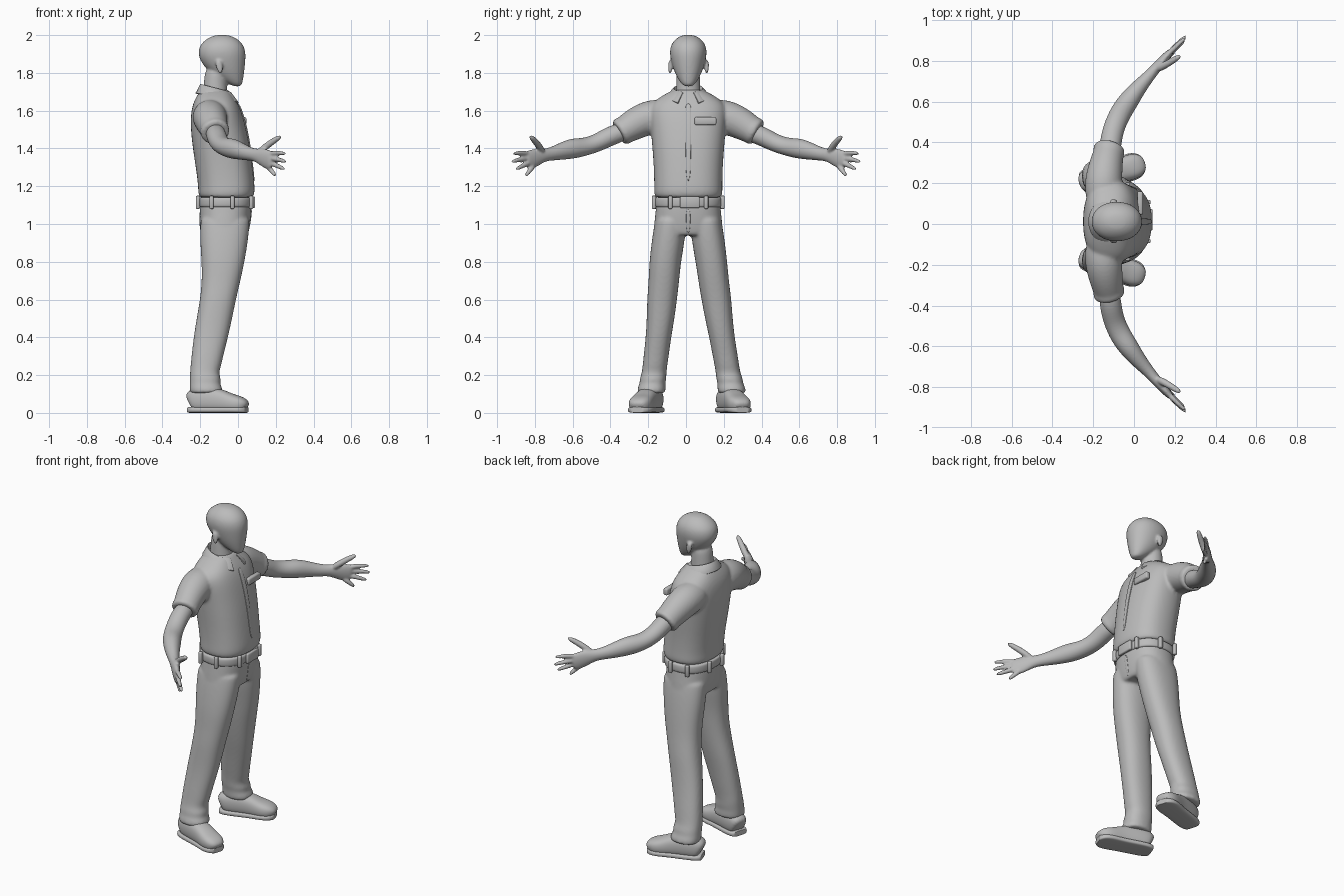
import bpy, bmesh
from math import sin, cos, pi, copysign
from mathutils import Vector

old = bpy.data.objects.get("Cube")
if old:
    bpy.data.objects.remove(old)

grey = bpy.data.materials.new("plain_grey")
grey.use_nodes = True
tone = (0.5, 0.5, 0.5, 1)
grey.diffuse_color = tone
grey.node_tree.nodes["Principled BSDF"].inputs["Base Color"].default_value = tone

MID = 0.012  # body centre line in y


def section(centre, u, v, ru, rv, power=2.0, sides=20):
    """One closed superellipse ring spanned by u and v."""
    ring = []
    for i in range(sides):
        a = 2 * pi * i / sides
        c, s = cos(a), sin(a)
        c = copysign(abs(c) ** (2 / power), c)
        s = copysign(abs(s) ** (2 / power), s)
        ring.append(Vector(centre) + Vector(u) * ru * c + Vector(v) * rv * s)
    return ring


def stack(rows, power=2.4):
    """Horizontal rings; rows of z, x min, x max, y min, y max."""
    return [section(((x0 + x1) / 2, (y0 + y1) / 2, z), (1, 0, 0), (0, 1, 0),
                    (x1 - x0) / 2, (y1 - y0) / 2, power) for z, x0, x1, y0, y1 in rows]


def tube(rows, power=2.0, sides=16):
    """Rings across a path; rows of x, y, z, half width, half height."""
    pts = [Vector(r[:3]) for r in rows]
    rings = []
    for i, r in enumerate(rows):
        t = (pts[min(i + 1, len(pts) - 1)] - pts[max(i - 1, 0)]).normalized()
        u = t.cross(Vector((0, 0, 1))).normalized()
        rings.append(section(pts[i], u, u.cross(t), r[3], r[4], power, sides))
    return rings


def tight(rings):
    """Repeat the end rings slightly smaller so the ends stay crisp."""
    def inner(ring):
        c = sum(ring, Vector()) / len(ring)
        return [p.lerp(c, 0.1) for p in ring]
    return [inner(rings[0])] + rings + [inner(rings[-1])]


def part(name, lofts, voxel=0, smooth=6):
    """Skin all lofts into one object; voxel fuses them into a single skin."""
    bm = bmesh.new()
    for rings in lofts:
        vs = [[bm.verts.new(p) for p in ring] for ring in rings]
        n = len(vs[0])
        for a, b in zip(vs, vs[1:]):
            for i in range(n):
                bm.faces.new((a[i], a[(i + 1) % n], b[(i + 1) % n], b[i]))
        bm.faces.new(vs[0][::-1])
        bm.faces.new(vs[-1])
    bmesh.ops.recalc_face_normals(bm, faces=bm.faces)
    return finish(name, bm, voxel, smooth)


def finish(name, bm, voxel=0, smooth=6, subdiv=2):
    me = bpy.data.meshes.new(name)
    bm.to_mesh(me)
    bm.free()
    me.materials.append(grey)
    for p in me.polygons:
        p.use_smooth = True
    ob = bpy.data.objects.new(name, me)
    bpy.context.collection.objects.link(ob)
    if subdiv:
        ob.modifiers.new("round", "SUBSURF").levels = subdiv
        ob.modifiers["round"].render_levels = subdiv
    if voxel:
        m = ob.modifiers.new("fuse", "REMESH")
        m.mode, m.voxel_size, m.use_smooth_shade = "VOXEL", voxel, True
        m = ob.modifiers.new("soften", "SMOOTH")
        m.factor, m.iterations = 0.5, smooth
    return ob


def box(name, centre, size, bevel=0.006):
    bm = bmesh.new()
    bmesh.ops.create_cube(bm, size=1)
    for v in bm.verts:
        v.co = Vector(centre) + Vector(a * b for a, b in zip(v.co, size))
    ob = finish(name, bm, subdiv=0)
    m = ob.modifiers.new("bevel", "BEVEL")
    m.width, m.segments = bevel, 2
    return ob


def mid(rows):
    """Symmetric rows of z, x min, x max, half width."""
    return [(z, a, b, MID - h, MID + h) for z, a, b, h in rows]


# Head with neck and ears
skull = stack(mid([(1.728, -.02, .015, .02), (1.745, -.06, .024, .04), (1.78, -.12, .03, .062),
                   (1.82, -.17, .036, .08), (1.87, -.205, .041, .094), (1.91, -.212, .042, .1),
                   (1.95, -.202, .03, .093), (1.982, -.165, -.003, .066),
                   (2.002, -.12, -.05, .03)]), 2.1)
neck = stack(mid([(1.62, -.19, -.05, .07), (1.7, -.185, -.055, .065), (1.77, -.18, -.06, .063),
                  (1.84, -.17, -.06, .06)]), 2)
ears = []
for s in (-1, 1):
    e = MID + s * .097
    ears.append(stack([(1.795, -.1, -.085, e - .006, e + .006), (1.815, -.112, -.08, e - .009, e + .011),
                       (1.845, -.122, -.08, e - .009, e + .014), (1.868, -.115, -.09, e - .006, e + .009)], 2))
part("head", [skull, neck] + ears, .007, 4)

# Shirt: torso fused with both sleeves
torso = stack(mid([(1.14, -.205, .08, .176), (1.165, -.213, .09, .184), (1.2, -.212, .09, .182),
                   (1.3, -.225, .079, .184), (1.4, -.241, .066, .192), (1.5, -.252, .046, .2),
                   (1.58, -.252, .026, .21), (1.64, -.24, .002, .2), (1.685, -.215, -.03, .13),
                   (1.71, -.195, -.05, .08)]), 2.4)
lofts = [tight(torso)]
for s in (-1, 1):
    rows = [(-.15, .12, 1.57, .09, .09), (-.15, .2, 1.568, .095, .095), (-.138, .28, 1.533, .084, .087),
            (-.122, .345, 1.492, .075, .073), (-.117, .366, 1.48, .074, .071)]
    lofts.append(tight(tube([(x, MID + s * y, z, a, b) for x, y, z, a, b in rows])))
    # rolled sleeve hem
    rows = [(-.127, .333, 1.501, .08, .077), (-.118, .362, 1.483, .079, .076)]
    lofts.append(tight(tube([(x, MID + s * y, z, a, b) for x, y, z, a, b in rows])))
part("shirt", lofts, .0085, 5)

# Shirt front strip and trouser fly
part("button_strip", [tube([(.0, MID, 1.64, .016, .006), (.029, MID, 1.57, .016, .005),
                            (.05, MID, 1.48, .016, .005), (.065, MID, 1.4, .014, .004),
                            (.087, MID, 1.22, .012, .004)], 3)])
part("fly", [tube([(.072, MID, 1.08, .012, .004), (.062, MID, 1.0, .012, .004),
                   (.05, MID, .95, .006, .004)], 3)])

# Folded collar, open at the throat
bm = bmesh.new()
strips = []
for i in range(25):
    a = (0.12 + 0.88 * i / 12) * pi if i <= 12 else (2 - 0.12 - 0.88 * (24 - i) / 12) * pi
    f = max(0, cos(a)) ** 3
    c, s = cos(a), sin(a)
    top = (-.115 + .085 * c, MID + .078 * s, 1.715 - .022 * c)
    fall = (-.115 + (.105 + .025 * f) * c, MID + (.112 + .045 * f) * s, 1.675 - .015 * c - .028 * f)
    foot = (-.115 + .08 * c, MID + .072 * s, 1.66 - .02 * c)
    strips.append([bm.verts.new(p) for p in (foot, top, fall)])
for a, b in zip(strips, strips[1:]):
    for j in (0, 1):
        bm.faces.new((a[j], b[j], b[j + 1], a[j + 1]))
bmesh.ops.recalc_face_normals(bm, faces=bm.faces)
collar = finish("collar", bm, subdiv=0)
m = collar.modifiers.new("cloth", "SOLIDIFY")
m.thickness, m.offset = .011, 0
m = collar.modifiers.new("bevel", "BEVEL")
m.width, m.segments = .003, 2

# Chest badge
badge = box("chest_badge", (.03, .103, 1.545), (.028, .115, .042), .008)

# Trousers: hips fused with both legs
lofts = [tight(stack(mid([(1.13, -.2, .075, .17), (1.05, -.206, .072, .176), (.98, -.206, .062, .186),
                          (.94, -.195, .05, .18)])))]
leg = [(1.03, -.2, .065, .01, .175), (.92, -.203, .056, .016, .193), (.8, -.194, .036, .038, .207),
       (.7, -.192, .014, .05, .213), (.6, -.202, -.01, .064, .224), (.5, -.22, -.03, .08, .228),
       (.4, -.236, -.052, .1, .236), (.3, -.247, -.078, .116, .25), (.25, -.252, -.088, .125, .256),
       (.21, -.255, -.102, .13, .262), (.18, -.256, -.088, .132, .274), (.155, -.256, -.096, .138, .274),
       (.13, -.257, -.08, .136, .288), (.105, -.255, -.084, .14, .286)]
for s in (-1, 1):
    rows = []
    for z, x0, x1, a, b in leg:
        cy = MID + .018 * min(1, max(0, (.8 - z) / .7))
        rows.append((z, x0, x1, *sorted((cy + s * a, cy + s * b))))
    lofts.append(tight(stack(rows, 2.3)))
part("trousers", lofts, .0085, 5)

# Belt, loops and buckle
part("belt", [tight(stack(mid([(1.088, -.213, .081, .181), (1.115, -.214, .083, .183),
                               (1.142, -.213, .083, .181)])))])
for i, (x, y) in enumerate([(.07, .095), (-.03, .182), (-.14, .176), (-.212, .06)]):
    for s in (-1, 1):
        box(f"belt_loop_{i}_{'left' if s > 0 else 'right'}", (x, MID + s * y, 1.115), (.022, .022, .07))
box("buckle", (.082, .02, 1.115), (.018, .105, .06))

# Arms with hands, and shoes
arm = [(-.125, .3, 1.5, .05, .05), (-.115, .4, 1.468, .055, .053), (-.1, .47, 1.428, .053, .048),
       (-.07, .54, 1.407, .054, .048), (-.03, .6, 1.4, .052, .056), (.015, .66, 1.385, .042, .046),
       (.06, .71, 1.371, .032, .036), (.095, .75, 1.365, .027, .033), (.13, .79, 1.354, .024, .048),
       (.165, .83, 1.338, .02, .054), (.185, .85, 1.333, .014, .045)]
digits = {"index": ((.16, .825, 1.37), (.21, .875, 1.378), (.256, .917, 1.372)),
          "middle": ((.165, .83, 1.347), (.215, .883, 1.342), (.258, .926, 1.328)),
          "ring": ((.165, .825, 1.325), (.212, .868, 1.307), (.25, .902, 1.288)),
          "little": ((.15, .805, 1.31), (.18, .83, 1.28), (.2, .85, 1.253)),
          "thumb": ((.105, .755, 1.375), (.165, .785, 1.425), (.232, .828, 1.468))}
last = [(-.255, .04, .1), (-.235, .058, .13), (-.16, .06, .14), (-.09, .058, .125), (-.04, .063, .1),
        (.0, .064, .09), (.03, .052, .075), (.046, .03, .05)]
for s, side in ((-1, "right"), (1, "left")):
    lofts = [tube([(x, s * y, z, a, b) for x, y, z, a, b in arm])]
    for name, path in digits.items():
        r = .021 if name == "thumb" else .016
        lofts.append(tube([(x, s * y, z, r - .003 * i, r - .003 * i)
                           for i, (x, y, z) in enumerate(path)], sides=10))
    part(f"{side}_arm", lofts, .006, 3)

    def shoe_row(x, w, z, h):
        return (x, MID + .008 + s * (.2 + (x + .2) * .32), z, w, h)
    part(f"{side}_shoe", [tube([shoe_row(x, w, h / 2 + .002, h / 2) for x, w, h in last], 2.6)])
    part(f"{side}_sole", [tight(tube([shoe_row(x * 1.01, w + .005, .016, .016) for x, w, h in last], 4))])
